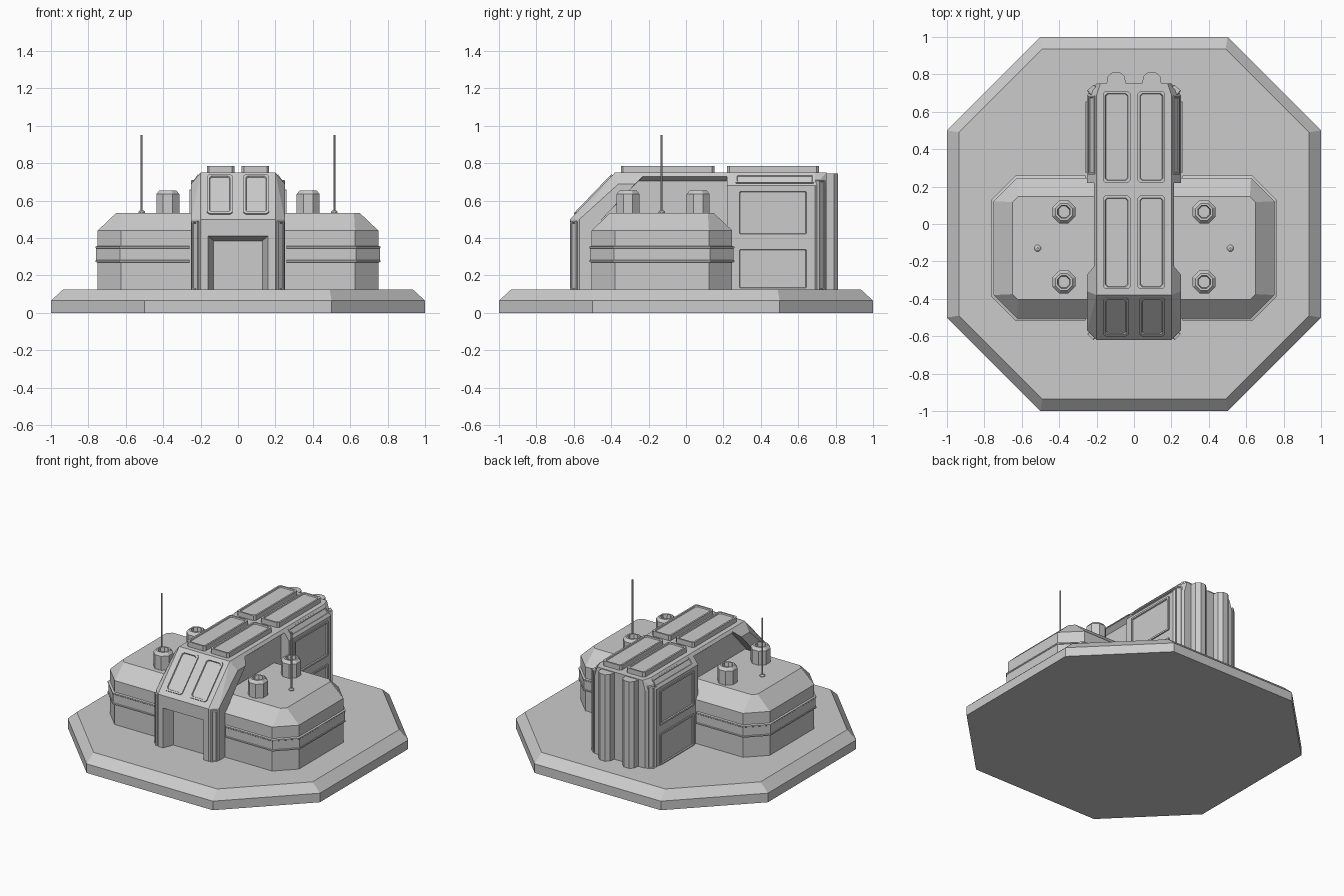
import bpy, bmesh
from math import pi, cos, sin
from mathutils import Vector, Matrix

if "Cube" in bpy.data.objects:
    bpy.data.objects.remove(bpy.data.objects["Cube"])


def finish(name, bm):
    bmesh.ops.recalc_face_normals(bm, faces=bm.faces)
    me = bpy.data.meshes.new(name)
    bm.to_mesh(me)
    bm.free()
    ob = bpy.data.objects.new(name, me)
    bpy.context.collection.objects.link(ob)
    return ob


def loft(name, rings, s=1):
    """Skin a stack of equal-length rings and cap both ends; s=-1 mirrors in x."""
    bm = bmesh.new()
    vs = [[bm.verts.new((s * x, y, z)) for x, y, z in r] for r in rings]
    n = len(rings[0])
    for a, b in zip(vs, vs[1:]):
        for i in range(n):
            j = (i + 1) % n
            bm.faces.new((a[i], a[j], b[j], b[i]))
    bm.faces.new(vs[0])
    bm.faces.new(vs[-1])
    return finish(name, bm)


def hull(name, half):
    """Convex solid, symmetric in x, from points of the right half."""
    bm = bmesh.new()
    for x, y, z in half:
        bm.verts.new((x, y, z))
        bm.verts.new((-x, y, z))
    bmesh.ops.convex_hull(bm, input=bm.verts)
    bmesh.ops.dissolve_limit(bm, angle_limit=0.01, verts=bm.verts, edges=bm.edges)
    return finish(name, bm)


def panel(name, loc, size, normal, rim=0.012, sink=0.008, corner=0.012):
    """Framed plate with clipped corners, standing proud of a surface."""
    w, h, d = size[0] / 2, size[1] / 2, size[2]
    c = corner

    def ring(k, z):
        a, b = w - k, h - k
        return [(a, -b + c, z), (a, b - c, z), (a - c, b, z), (-a + c, b, z),
                (-a, b - c, z), (-a, -b + c, z), (-a + c, -b, z), (a - c, -b, z)]
    ob = loft(name, [ring(0, -0.02), ring(0, d), ring(rim, d), ring(rim + 0.003, d - sink)])
    n = Vector(normal).normalized()
    rot = Matrix() if n.z > 0.99 else n.to_track_quat('Z', 'Y').to_matrix().to_4x4()
    ob.data.transform(Matrix.Translation(loc) @ rot)
    return ob


def octagon(r, cx, cy, z):
    r /= cos(pi / 8)
    return [(cx + r * cos(pi / 8 + i * pi / 4), cy + r * sin(pi / 8 + i * pi / 4), z) for i in range(8)]


def base_ring(a, b, z):
    return [(a, -b, z), (a, b, z), (b, a, z), (-b, a, z),
            (-a, b, z), (-a, -b, z), (-b, -a, z), (b, -a, z)]


# Base slab
loft("base_slab", [base_ring(1, .5, 0), base_ring(1, .5, .065), base_ring(.935, .49, .125)])

# Central hall: core, roof, front porch, sloped front, rear block
G = .12
hull("hall_core", [(.185, y, z) for y in (-.5, .3) for z in (G, .5)]
     + [(.185, y, .715) for y in (-.28, .3)])
hull("hall_roof", [(x, y, z) for y in (-.3, .25) for x, z in ((.2, .75), (.215, .73), (.185, .705))])
porch = hull("front_porch", [(x, y, z) for z in (G, .5)
                             for x, y in ((.2, -.62), (.25, -.57), (.25, -.45))])
hull("sloped_front", [(.2, -.62, .5), (.25, -.57, .5), (.25, -.45, .5), (.25, -.36, .69),
                      (.25, -.27, .69), (.2, -.38, .75), (.2, -.21, .75)])
hull("rear_block", [(x, y, G) for x, y in ((.25, .22), (.25, .69), (.2, .75))]
     + [(.25, .22, .68), (.25, .69, .68), (.2, .75, .68),
        (.2, .22, .75), (.2, .69, .75), (.18, .75, .75)])

# Doorway recess
cut = hull("door_cutter", [(.16, -.62, .05), (.16, -.62, .41), (.13, -.545, .05), (.13, -.545, .385),
                           (.164, -.63, .05), (.164, -.63, .413)])
cut.hide_render = True
cut.hide_viewport = True
mod = porch.modifiers.new("door", 'BOOLEAN')
mod.object = cut
mod.operation = 'DIFFERENCE'
mod.solver = 'EXACT'

for s, side in ((1, "right"), (-1, "left")):
    # Roof plates and sloped windows
    panel(f"roof_plate_front_{side}", (s * .093, -.098, .75), (.146, .5, .035), (0, 0, 1))
    panel(f"roof_plate_rear_{side}", (s * .093, .465, .75), (.146, .49, .035), (0, 0, 1))
    panel(f"sloped_window_{side}", (s * .097, -.494, .631), (.135, .29, .008), (0, -.25, .24))

    # Rear block side panels
    panel(f"side_panel_upper_{side}", (s * .25, .465, .535), (.38, .25, .008), (s, 0, 0), corner=.003)
    panel(f"side_panel_lower_{side}", (s * .25, .465, .235), (.38, .23, .008), (s, 0, 0), corner=.003)
    panel(f"eave_panel_{side}", (s * .225, .475, .715), (.42, .055, .006), (s * .07, 0, .05),
          rim=.008, sink=.004, corner=.003)

    # Corner pilasters, front and rear, and the back ribs
    panel(f"front_pilaster_{side}", (s * .225, -.595, .305), (.045, .37, .012), (s, -1, 0),
          rim=.008, sink=.004, corner=.004)
    panel(f"rear_pilaster_{side}", (s * .225, .72, .415), (.05, .59, .012), (s, 1.2, 0),
          rim=.008, sink=.004, corner=.004)
    rib = [(.04, .73), (.05, .79), (.075, .812), (.115, .812), (.14, .79), (.15, .73)]
    loft(f"back_rib_{side}", [[(x, y, z) for x, y in rib] for z in (G, .745)], s)

    # Side wing with raised band and sloping roof
    def wing(o, c, z):
        x, a, b = .75 + o, -.505 - o, .247 + o
        return [(.17, a, z), (x - c, a, z), (x, a + c, z), (x, b - c, z), (x - c, b, z), (.17, b, z)]
    loft(f"wing_{side}", [wing(0, .125, G), wing(0, .125, .44), wing(-.1, .03, .535)], s)

    def band(o, z):
        r = wing(o, .127, z)
        return [(max(x, .26), y, z) for x, y, z in r]
    loft(f"wing_band_{side}", [band(0, .268), band(.011, .272), band(.011, .28), band(.008, .283),
                               band(.008, .343), band(.011, .346), band(.011, .354), band(0, .358)], s)

    # Hollow roof vents
    for y, where in ((.065, "rear"), (-.31, "front")):
        prof = [(.061, .52), (.061, .635), (.045, .655), (.034, .655), (.03, .625)]
        loft(f"vent_{where}_{side}", [octagon(r, s * .375, y, z) for r, z in prof])

    # Antenna with foot
    prof = [(.017, .53), (.017, .54), (.01, .547), (.005, .548), (.005, .95)]
    loft(f"antenna_{side}", [octagon(r, s * .515, -.13, z) for r, z in prof])
